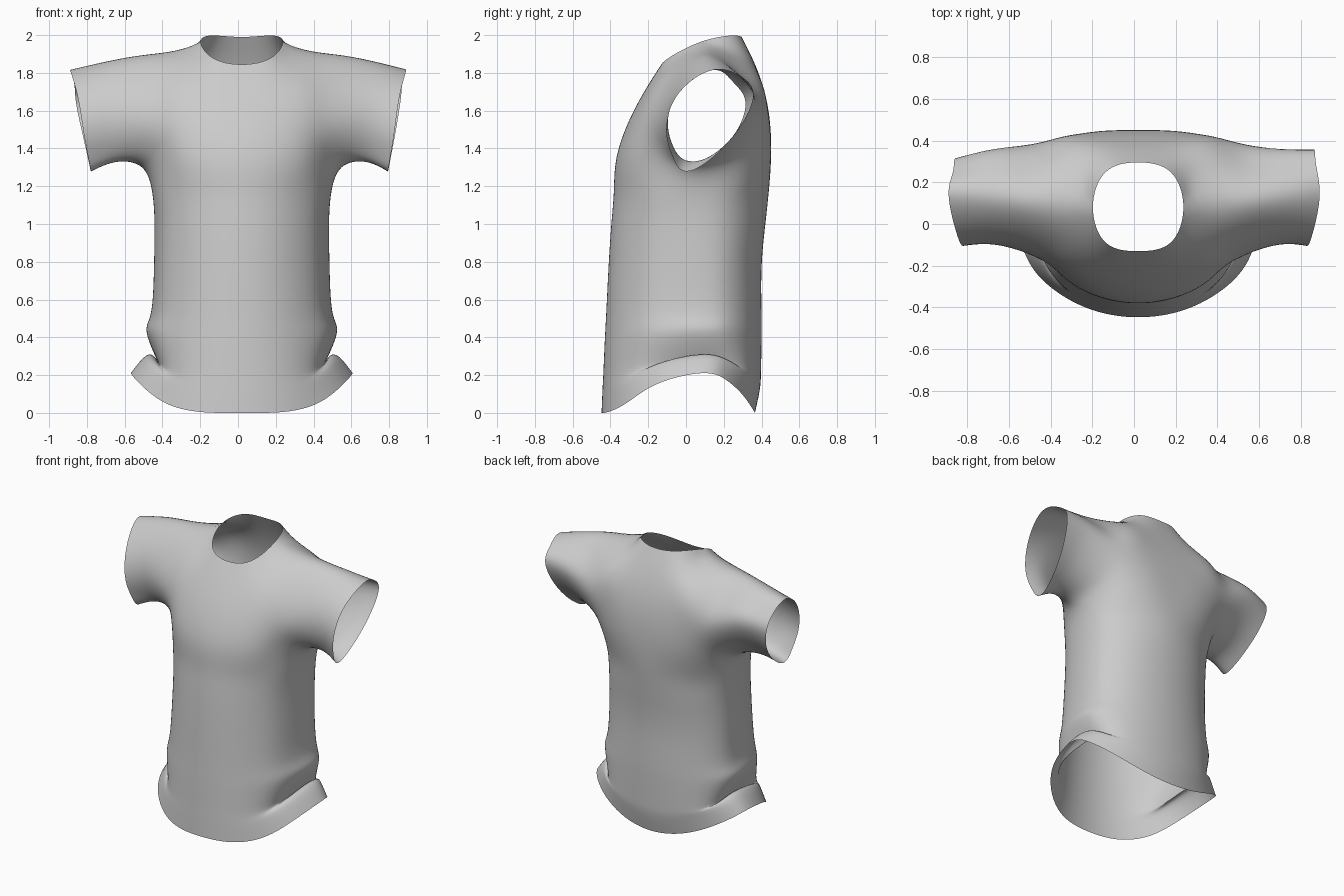
import bpy, bmesh, math

if "Cube" in bpy.data.objects:
    bpy.data.objects.remove(bpy.data.objects["Cube"], do_unlink=True)

CENTRE_Y = 0.08

# Torso rings from hem up: front height, side height, body half width, seam half width, front y, back y
# (the second and third rings make the tucked fold above the hem)
torso_rings = [
    (0.0, 0.21, 0.575, 0.587, -0.447, 0.365),
    (0.12, 0.31, 0.55, 0.487, -0.442, 0.39),
    (0.22, 0.275, 0.53, 0.445, -0.437, 0.397),
    (0.38, 0.42, 0.508, 0.503, -0.43, 0.4),
    (0.53, 0.53, 0.488, 0.48, -0.422, 0.4),
    (0.77, 0.77, 0.468, 0.465, -0.41, 0.4),
    (1.0, 1.0, 0.462, 0.462, -0.395, 0.42),
    (1.17, 1.17, 0.474, 0.474, -0.382, 0.438),
]

# Sleeve loops: armpit, three up the front, shoulder, three down the back
armhole = [(.53, .06, 1.30), (.48, -.11, 1.36), (.49, -.16, 1.53), (.48, -.095, 1.725),
           (.50, .10, 1.897), (.50, .285, 1.79), (.50, .385, 1.61), (.48, .29, 1.37)]
mid_sleeve = [(.66, .04, 1.33), (.665, -.055, 1.385), (.67, -.10, 1.53), (.68, -.05, 1.715),
              (.69, .12, 1.862), (.68, .28, 1.79), (.68, .36, 1.65), (.67, .23, 1.43)]
cuff = [(.787, .02, 1.28), (.80, -.07, 1.355), (.825, -.105, 1.5), (.855, -.04, 1.69),
        (.89, .14, 1.815), (.87, .29, 1.78), (.86, .355, 1.67), (.82, .23, 1.44)]

# Chest and back rows from the centre line outwards
chest = [[(0, -.368, 1.35), (.19, -.343, 1.35), (.35, -.262, 1.35)],
         [(0, -.30, 1.55), (.19, -.283, 1.55), (.35, -.232, 1.55)],
         [(0, -.21, 1.72), (.18, -.19, 1.73), (.33, -.14, 1.75)]]
upper_back = [[(0, .45, 1.37), (.19, .442, 1.37), (.35, .395, 1.37)],
              [(0, .437, 1.6), (.19, .435, 1.6), (.35, .42, 1.6)],
              [(0, .38, 1.81), (.18, .375, 1.81), (.34, .35, 1.805)]]
neck_side = (.217, .08, 1.965)
front_neck = [(0, -.13, 1.845), (.155, -.09, 1.88), neck_side]
back_neck = [(0, .295, 1.99), (.155, .25, 1.998), neck_side]

bm = bmesh.new()
known = {}


def vert(co):
    """Return the shared vertex at a position."""
    key = tuple(round(c, 4) for c in co)
    if key not in known:
        known[key] = bm.verts.new(key)
    return known[key]


def bridge(lower, upper, closed=False):
    """Join two rows of points with quads."""
    count = len(lower)
    for i in range(count if closed else count - 1):
        j = (i + 1) % count
        bm.faces.new([vert(p) for p in (lower[i], lower[j], upper[j], upper[i])])


def half_ring(front_z, side_z, body, seam, front_y, back_y):
    """Half a torso ring, from front centre past the side to back centre."""
    points = []
    for i in range(9):
        angle = math.radians(-90 + 22.5 * i)
        c, s = max(0.0, math.cos(angle)), math.sin(angle)
        x = c * (body + (seam - body) * c ** 4)
        reach = CENTRE_Y - front_y if s < 0 else back_y - CENTRE_Y
        y = CENTRE_Y + reach * math.copysign(abs(s) ** 0.86, s)
        z = front_z + (side_z - front_z) * c ** (3.9 if s < 0 else 2)
        points.append((x, y, z))
    return points


# Lower body
rows = [half_ring(*ring) for ring in torso_rings]
rows.append(chest[0] + [armhole[1], armhole[0], armhole[7]] + upper_back[0][::-1])
for lower, upper in zip(rows, rows[1:]):
    bridge(lower, upper)

# Chest, upper back and shoulders
for panel, neck, order in ((chest, front_neck, (1, 2, 3, 4)), (upper_back, back_neck, (7, 6, 5, 4))):
    panel_rows = [row + [armhole[k]] for row, k in zip(panel + [neck], order)]
    for lower, upper in zip(panel_rows, panel_rows[1:]):
        bridge(lower, upper)

# Sleeve
bridge(armhole, mid_sleeve, closed=True)
bridge(mid_sleeve, cuff, closed=True)

# Mirror to the other side, then lean the body slightly to the left
bmesh.ops.mirror(bm, geom=bm.verts[:] + bm.edges[:] + bm.faces[:], axis='X', merge_dist=0.0005)
bmesh.ops.remove_doubles(bm, verts=bm.verts[:], dist=0.0005)
for v in bm.verts:
    # The right cuff is folded in a little at the back
    if v.co.x < -0.84 and v.co.y > 0.2:
        v.co.y -= 0.04
        v.co.z -= 0.03
    v.co.x += 0.02 * min(1, max(0, (0.9 - abs(v.co.x)) / 0.3))
bmesh.ops.recalc_face_normals(bm, faces=bm.faces[:])
if sum(f.normal.y * (f.calc_center_median().y - CENTRE_Y) for f in bm.faces) < 0:
    bmesh.ops.reverse_faces(bm, faces=bm.faces[:])

mesh = bpy.data.meshes.new("shirt")
bm.to_mesh(mesh)
bm.free()
shirt = bpy.data.objects.new("shirt", mesh)
bpy.context.collection.objects.link(shirt)
smooth = shirt.modifiers.new("smooth_cloth", 'SUBSURF')
smooth.levels = smooth.render_levels = 3

# Adjust the cage so the smooth cloth passes through the chosen points
targets = [v.co.copy() for v in mesh.vertices]
for step in range(8):
    bpy.context.view_layer.update()
    cloth = shirt.evaluated_get(bpy.context.evaluated_depsgraph_get())
    surface = [cloth.data.vertices[i].co.copy() for i in range(len(targets))]
    for v, target, now in zip(mesh.vertices, targets, surface):
        v.co += (target - now) * 0.8
    mesh.update()
    shirt.update_tag()

# Plain grey cloth
grey = bpy.data.materials.new("grey_cloth")
grey.use_nodes = True
colour = (0.6, 0.6, 0.6, 1)
grey.diffuse_color = colour
grey.node_tree.nodes["Principled BSDF"].inputs["Base Color"].default_value = colour
mesh.materials.append(grey)
for polygon in mesh.polygons:
    polygon.use_smooth = True
